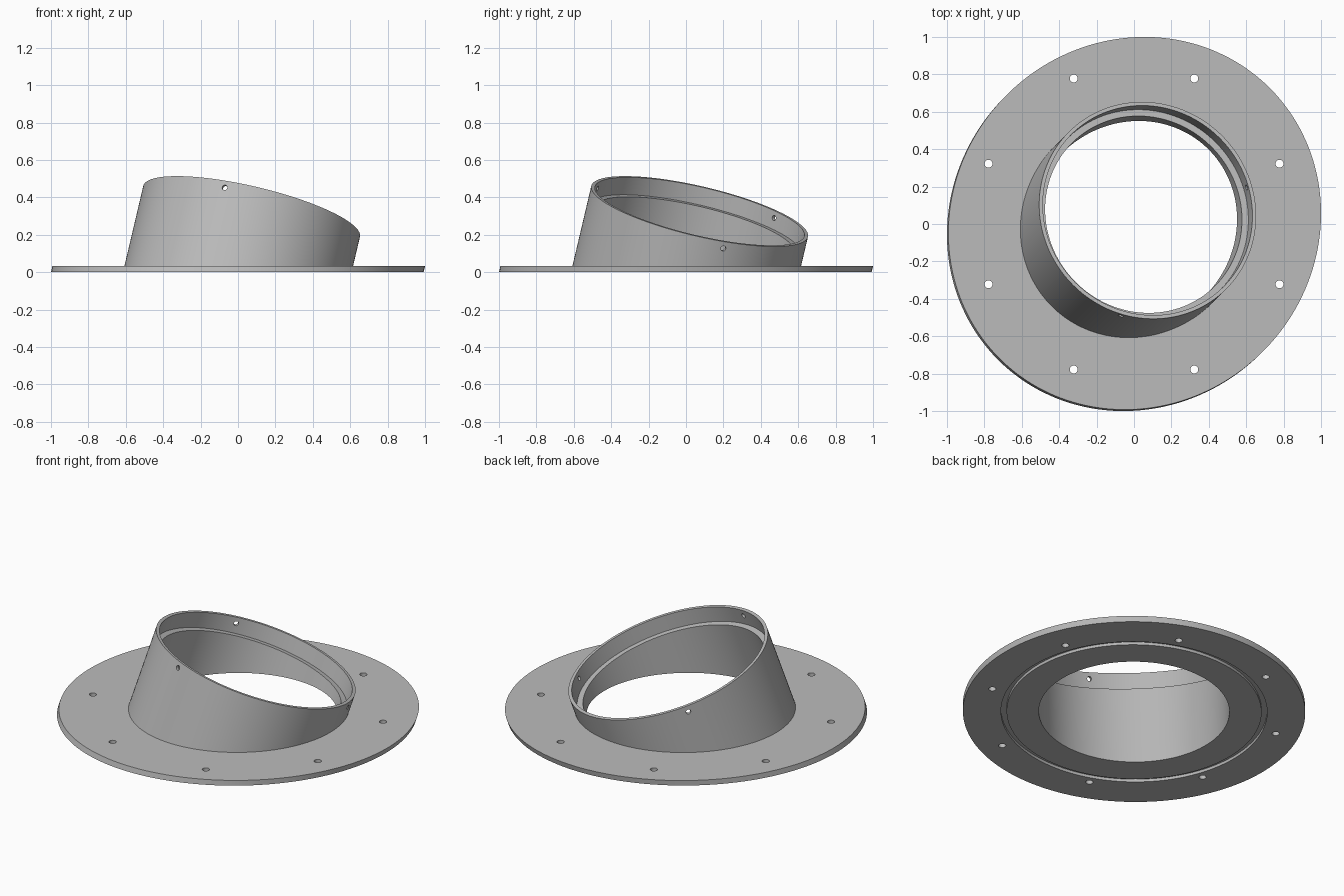
import bpy, bmesh, math
from mathutils import Vector, Matrix

if "Cube" in bpy.data.objects:
    bpy.data.objects.remove(bpy.data.objects["Cube"])

N = 160                      # segments around
THICK = 0.032                # flange thickness
# Tilted axis of the collar (1:3 slope toward +x +y)
pitch = math.atan(1 / 3)
h = math.sin(pitch) / math.sqrt(2)
axis = Vector((h, h, math.cos(pitch)))
side = Vector((-1, 1, 0)).normalized()
up = axis.cross(side)
base = Vector((0, 0, THICK / 2))

RIM, SHELF = 0.326, 0.228    # distances along the axis

# Closed profile: (radius, kind, value); "z" = cut by level plane, "s" = cut square to the axis
profile = [
    (0.540, "z", 0.0), (0.722, "z", 0.0),
    (0.722, "z", 0.015), (0.754, "z", 0.015),    # groove underneath
    (0.754, "z", 0.0), (0.9697, "z", 0.0),
    (0.9697, "z", THICK), (0.595, "z", THICK),   # flange top
    (0.595, "s", RIM), (0.575, "s", RIM),        # tilted rim
    (0.575, "s", SHELF), (0.540, "s", SHELF),    # inner shelf
]


def ring_point(r, kind, value, t):
    p = base + r * (math.cos(t) * side + math.sin(t) * up)
    s = value if kind == "s" else (value - p.z) / axis.z
    return p + s * axis


def make_object(name, bm):
    bmesh.ops.recalc_face_normals(bm, faces=bm.faces)
    mesh = bpy.data.meshes.new(name)
    bm.to_mesh(mesh)
    bm.free()
    ob = bpy.data.objects.new(name, mesh)
    bpy.context.collection.objects.link(ob)
    return ob


# Flange and collar body
bm = bmesh.new()
rings = [[bm.verts.new(ring_point(*p, 2 * math.pi * i / N)) for i in range(N)]
         for p in profile]
for k, a in enumerate(rings):
    b = rings[(k + 1) % len(rings)]
    for i in range(N):
        j = (i + 1) % N
        bm.faces.new((a[i], a[j], b[j], b[i]))
body = make_object("tilted_collar_flange", bm)

# Hole cutters: eight bolt holes, three pin holes
bm = bmesh.new()


def add_drill(centre, direction, radius, length):
    rot = direction.to_track_quat('Z', 'Y').to_matrix().to_4x4()
    bmesh.ops.create_cone(bm, cap_ends=True, segments=24, radius1=radius, radius2=radius,
                          depth=length, matrix=Matrix.Translation(centre) @ rot)


for k in range(8):
    t = math.radians(22.5 + 45 * k)
    add_drill(Vector((0.842 * math.cos(t), 0.842 * math.sin(t), THICK / 2)),
              Vector((0, 0, 1)), 0.021, 0.2)
for k in range(3):
    t = 2 * math.pi * k / 3
    d = math.cos(t) * side + math.sin(t) * up
    add_drill(base + (RIM - 0.038) * axis + 0.585 * d, d, 0.014, 0.1)
cutter = make_object("hole_cutters", bm)
cutter.hide_render = True

bpy.context.view_layer.objects.active = body
body.select_set(True)
mod = body.modifiers.new("holes", 'BOOLEAN')
mod.operation = 'DIFFERENCE'
mod.solver = 'EXACT'
mod.object = cutter
bpy.ops.object.modifier_apply(modifier=mod.name)
bpy.data.objects.remove(cutter, do_unlink=True)

# Plain grey finish
grey = bpy.data.materials.new("grey_metal")
grey.diffuse_color = (0.5, 0.5, 0.5, 1)
grey.use_nodes = True
grey.node_tree.nodes["Principled BSDF"].inputs["Base Color"].default_value = grey.diffuse_color
body.data.materials.clear()
body.data.materials.append(grey)
for f in body.data.polygons:
    f.material_index = 0
bpy.ops.object.shade_smooth_by_angle(angle=math.radians(30))
